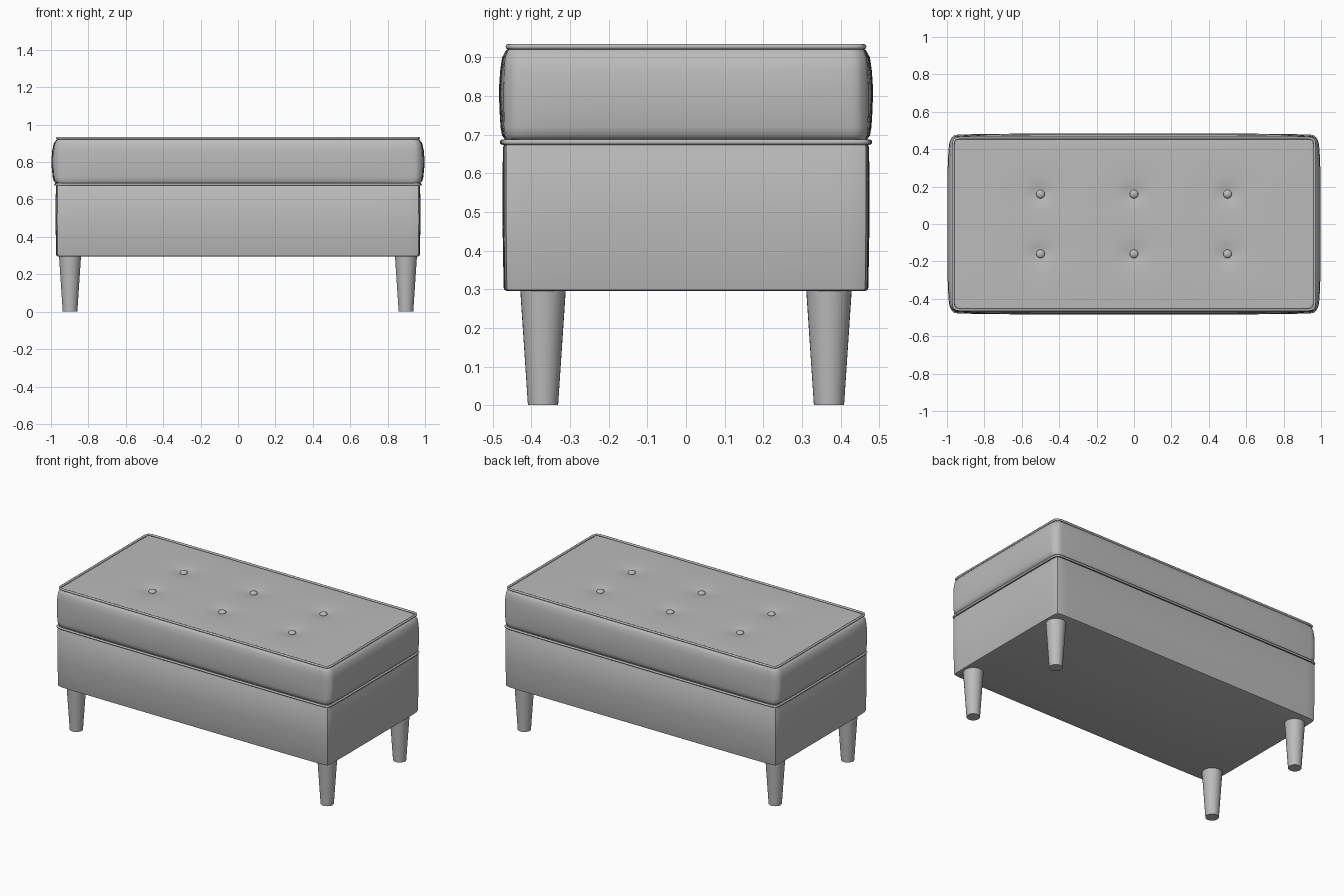
import bpy, bmesh, math
from mathutils import Vector

cube = bpy.data.objects.get("Cube")
if cube:
    bpy.data.objects.remove(cube, do_unlink=True)

fabric = bpy.data.materials.new("grey")
fabric.use_nodes = True
GREY = (0.5, 0.5, 0.5, 1)
fabric.diffuse_color = GREY
fabric.node_tree.nodes["Principled BSDF"].inputs["Base Color"].default_value = GREY

BUTTONS = [(x, y) for x in (-0.5, 0, 0.5) for y in (-0.16, 0.16)]


def finish(name, bm, angle=40):
    bmesh.ops.recalc_face_normals(bm, faces=bm.faces)
    mesh = bpy.data.meshes.new(name)
    bm.to_mesh(mesh)
    bm.free()
    mesh.materials.append(fabric)
    mesh.shade_smooth()
    mesh.set_sharp_from_angle(angle=math.radians(angle))
    obj = bpy.data.objects.new(name, mesh)
    bpy.context.collection.objects.link(obj)
    return obj


def place(u, v, hx, hy, r, bulge):
    """Map a point of the unit square into a rounded, bulging rectangle."""
    x, y = u * hx, v * hy
    qx = max(r - hx, min(hx - r, x))
    qy = max(r - hy, min(hy - r, y))
    dx, dy = x - qx, y - qy
    d = math.hypot(dx, dy)
    if d > 1e-9:
        k = max(abs(dx), abs(dy)) / d
        x, y = qx + dx * k, qy + dy * k
    return x + bulge * u * (1 - v ** 6), y + bulge * v * (1 - u ** 6)


def shell(name, rings, r, top=lambda x, y: 0, nx=72, ny=44):
    """Gridded top skirted by rings of (half x, half y, z, bulge)."""
    bm = bmesh.new()
    bmesh.ops.create_grid(bm, x_segments=nx, y_segments=ny, size=1)
    edges = [e for e in bm.edges if e.is_boundary]
    for k in range(1, len(rings)):
        new = bmesh.ops.extrude_edge_only(bm, edges=edges)["geom"]
        edges = [g for g in new if isinstance(g, bmesh.types.BMEdge) and g.is_boundary]
        for v in {v for e in edges for v in e.verts}:
            v.co.z = -k
    bmesh.ops.holes_fill(bm, edges=edges, sides=0)
    ease = lambda t: 0.4 * t + 0.6 * math.sin(t * math.pi / 2)
    for v in bm.verts:
        k = round(-v.co.z)
        hx, hy, z, bulge = rings[k]
        x, y = place(ease(v.co.x), ease(v.co.y), hx, hy, r, bulge)
        v.co = (x, y, z + (top(x, y) if k == 0 else 0))
    return finish(name, bm)


def piping(name, hx, hy, z, r, bulge, thickness):
    """Round cord following the rounded rectangle."""
    n = 24
    line = [math.sin(math.pi / 2 * (2 * i / n - 1)) for i in range(n)]
    square = ([(t, -1) for t in line] + [(1, t) for t in line]
              + [(-t, 1) for t in line] + [(-1, -t) for t in line])
    path = [Vector((*place(u, v, hx, hy, r, bulge), z)) for u, v in square]
    bm = bmesh.new()
    loops = []
    sides = 8
    for i, p in enumerate(path):
        tangent = (path[(i + 1) % len(path)] - path[i - 1]).normalized()
        out = tangent.cross(Vector((0, 0, 1)))
        loops.append([bm.verts.new(p + thickness * (
            out * math.cos(a) + Vector((0, 0, math.sin(a)))))
            for a in (2 * math.pi * s / sides for s in range(sides))])
    for i, loop in enumerate(loops):
        prev = loops[i - 1]
        for s in range(sides):
            bm.faces.new((prev[s - 1], prev[s], loop[s], loop[s - 1]))
    return finish(name, bm, 60)


def tufting(x, y):
    """Soft pits pulled in by the buttons."""
    depth = 0
    for bx, by in BUTTONS:
        d = math.hypot(x - bx, y - by)
        depth += 0.013 * math.exp(-(d / 0.045) ** 2) + 0.006 * math.exp(-(d / 0.13) ** 2)
    return -depth + 0.006 * (1 - (x / 0.96) ** 4) * (1 - (y / 0.46) ** 4)


# Upholstered base box
shell("base_box", [(0.955, 0.455, 0.676, 0), (0.968, 0.467, 0.674, 0.003),
                   (0.970, 0.470, 0.668, 0.004), (0.971, 0.470, 0.48, 0.005),
                   (0.968, 0.468, 0.304, 0.004), (0.966, 0.466, 0.298, 0.004),
                   (0.958, 0.458, 0.295, 0.003)], 0.015, nx=28, ny=20)

# Tufted cushion lid
shell("cushion", [(0.955, 0.452, 0.925, 0.004), (0.966, 0.460, 0.918, 0.006),
                  (0.975, 0.466, 0.900, 0.010), (0.980, 0.468, 0.865, 0.013),
                  (0.982, 0.469, 0.820, 0.015), (0.982, 0.469, 0.770, 0.014),
                  (0.980, 0.469, 0.720, 0.011), (0.977, 0.468, 0.698, 0.008),
                  (0.968, 0.464, 0.688, 0.005), (0.95, 0.445, 0.685, 0.003)],
      0.035, tufting)

# Cord trim
piping("top_piping", 0.966, 0.460, 0.928, 0.03, 0.0, 0.007)
piping("seam_piping", 0.972, 0.471, 0.681, 0.025, 0.004, 0.007)

# Cushion buttons
for i, (x, y) in enumerate(BUTTONS):
    bm = bmesh.new()
    bmesh.ops.create_uvsphere(bm, u_segments=20, v_segments=12, radius=0.023)
    bmesh.ops.scale(bm, vec=(1, 1, 0.6), verts=bm.verts)
    button = finish(f"button_{i + 1}", bm)
    button.location = (x, y, 0.917)

# Tapered legs
for side, sx in (("right", -1), ("left", 1)):
    for end, sy in (("front", -1), ("back", 1)):
        bm = bmesh.new()
        bmesh.ops.create_cone(bm, cap_ends=True, segments=32, radius1=0.039,
                              radius2=0.059, depth=0.3)
        leg = finish(f"{end}_{side}_leg", bm)
        leg.location = (sx * 0.898, sy * 0.37, 0.15)
